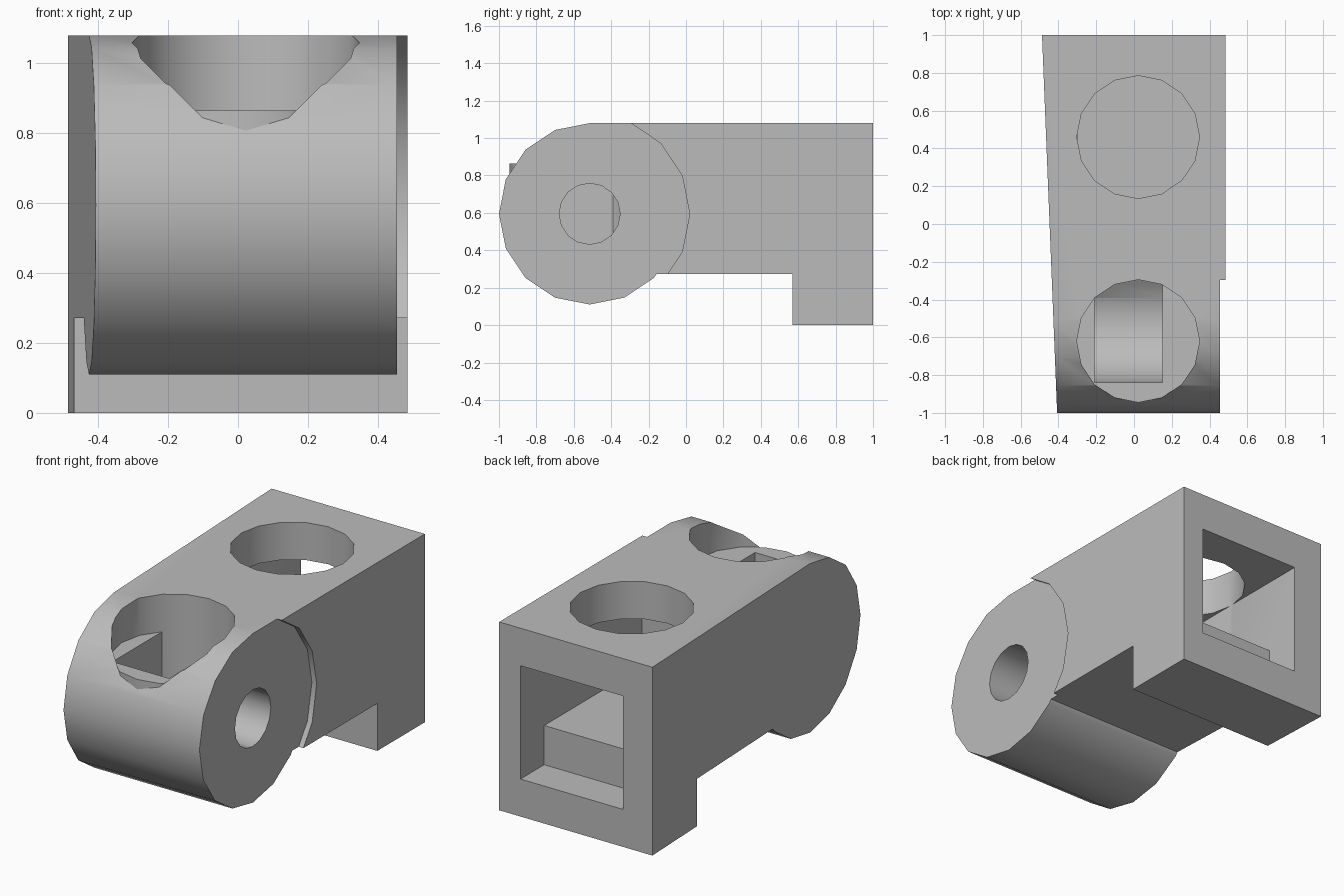
import bpy, bmesh, math
from mathutils import Vector

if "Cube" in bpy.data.objects:
    bpy.data.objects.remove(bpy.data.objects["Cube"])

grey = bpy.data.materials.new("plain_grey")
grey.use_nodes = True
grey.diffuse_color = (0.5, 0.5, 0.5, 1)
grey.node_tree.nodes["Principled BSDF"].inputs["Base Color"].default_value = (0.5, 0.5, 0.5, 1)

SIDES = 16
PIVOT = (-0.515, 0.595)      # y, z of the rounded nose
BORE_X = 0.022               # x of the round top holes
BORE_R = 0.325
SHELF = 0.865                # top of the inner hollow


def finish(name, bm):
    bmesh.ops.recalc_face_normals(bm, faces=bm.faces)
    mesh = bpy.data.meshes.new(name)
    bm.to_mesh(mesh)
    bm.free()
    obj = bpy.data.objects.new(name, mesh)
    bpy.context.collection.objects.link(obj)
    obj.data.materials.append(grey)
    return obj


def prism(name, points, axis, low, high):
    """Extrude an outline: (y, z) points along x, or (x, y) points along z."""
    bm = bmesh.new()
    place = (lambda a, b: (low, a, b)) if axis == "x" else (lambda a, b: (a, b, low))
    face = bm.faces.new([bm.verts.new(place(a, b)) for a, b in points])
    new = bmesh.ops.extrude_face_region(bm, geom=[face])["geom"]
    step = Vector((high - low, 0, 0)) if axis == "x" else Vector((0, 0, high - low))
    bmesh.ops.translate(bm, vec=step, verts=[v for v in new if isinstance(v, bmesh.types.BMVert)])
    return finish(name, bm)


def ring(centre, radius, start=0, steps=SIDES):
    turn = 2 * math.pi / SIDES
    return [(centre[0] + radius * math.cos((start + i) * turn),
             centre[1] + radius * math.sin((start + i) * turn)) for i in range(steps)]


def combine(target, tool, operation):
    mod = target.modifiers.new(operation, "BOOLEAN")
    mod.operation, mod.solver, mod.object = operation, "EXACT", tool
    bpy.context.view_layer.objects.active = target
    bpy.ops.object.modifier_apply(modifier=mod.name)
    bpy.data.objects.remove(tool)


# Body with a foot at the back
body = prism("body", [(PIVOT[0], 0.272), (0.57, 0.272), (0.57, 0), (1, 0), (1, 1.08), (PIVOT[0], 1.08)],
             "x", -0.6, 0.485)

# Rounded nose and the shallow round recess beside it
combine(body, prism("recess", ring(PIVOT, 0.535), "x", 0.455, 0.7), "DIFFERENCE")
combine(body, prism("nose", ring(PIVOT, 0.485), "x", -0.6, 0.455), "UNION")

# Tapered side
bm = bmesh.new()
bm.from_mesh(body.data)
cut = bmesh.ops.bisect_plane(bm, geom=bm.verts[:] + bm.edges[:] + bm.faces[:],
                             plane_co=(-0.447, 0, 0), plane_no=(-1, -0.04, 0), clear_outer=True)
bmesh.ops.holes_fill(bm, edges=[e for e in cut["geom_cut"] if isinstance(e, bmesh.types.BMEdge)])
bmesh.ops.recalc_face_normals(bm, faces=bm.faces)
bm.to_mesh(body.data)
bm.free()

# Front bore, with a flat shelf that stands slightly proud of the nose
front_bore = ring((BORE_X, -0.62), BORE_R)
combine(body, prism("shelf", front_bore, "z", 0.7, SHELF), "UNION")
combine(body, prism("front_bore", front_bore, "z", SHELF, 1.3), "DIFFERENCE")

# Round-bottomed pocket below the shelf, kept inside the bore outline
bowl = ring(PIVOT, BORE_R, SIDES // 2, SIDES // 2 + 1)
pocket = prism("pocket", bowl + [(bowl[-1][0], 0.95), (bowl[0][0], 0.95)], "x", -0.208, 0.15)
combine(pocket, prism("pocket_limit", front_bore, "z", 0.1, 1.2), "INTERSECT")
combine(body, pocket, "DIFFERENCE")

# Pin hole from the side
combine(body, prism("pin_hole", ring(PIVOT, 0.163), "x", 0.0, 0.7), "DIFFERENCE")

# Square tunnel from the back, deeper over the foot, and its top bore
tunnel = [(1.2, 0.215), (0.785, 0.215), (0.785, 0.44), (-0.1, 0.44), (-0.1, SHELF), (1.2, SHELF)]
combine(body, prism("tunnel", tunnel, "x", -0.3, 0.35), "DIFFERENCE")
combine(body, prism("back_bore", ring((BORE_X, 0.46), BORE_R), "z", 0.7, 1.3), "DIFFERENCE")

# Smooth the round surfaces, keep the corners crisp
bpy.ops.object.select_all(action="DESELECT")
body.select_set(True)
bpy.context.view_layer.objects.active = body
bpy.ops.object.shade_smooth_by_angle(angle=math.radians(30))
